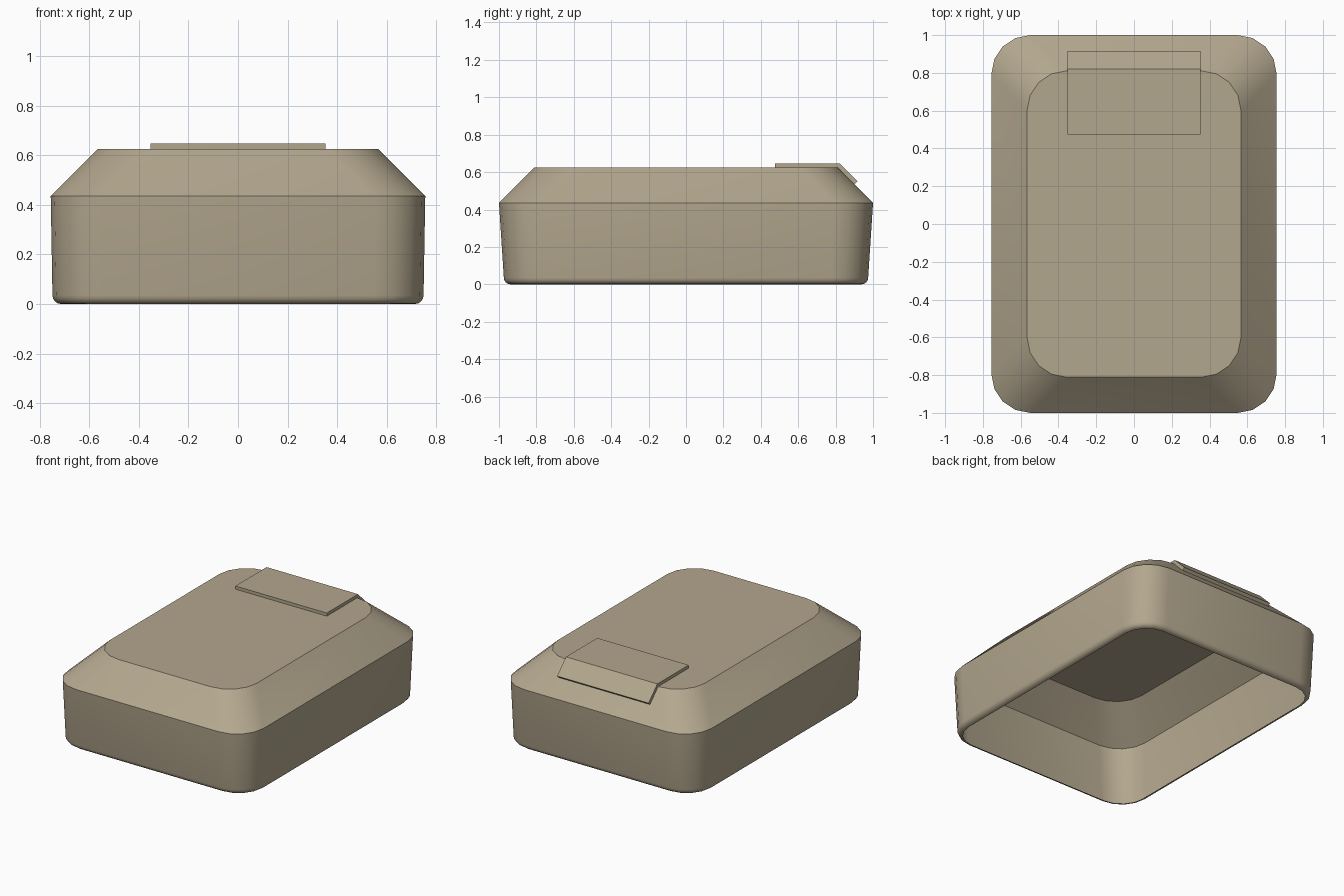
import bpy, bmesh, math

if "Cube" in bpy.data.objects:
    bpy.data.objects.remove(bpy.data.objects["Cube"])

mat = bpy.data.materials.new("khaki_tan")
mat.diffuse_color = (0.45, 0.385, 0.27, 1)
mat.use_nodes = True
mat.node_tree.nodes["Principled BSDF"].inputs["Base Color"].default_value = mat.diffuse_color


def finish(bm, name):
    bmesh.ops.recalc_face_normals(bm, faces=bm.faces)
    mesh = bpy.data.meshes.new(name)
    bm.to_mesh(mesh)
    bm.free()
    mesh.materials.append(mat)
    ob = bpy.data.objects.new(name, mesh)
    bpy.context.collection.objects.link(ob)
    return ob


def ring(bm, hx, hy, r, z, seg=4):
    # rounded rectangle loop
    out = []
    for k, (sx, sy) in enumerate([(1, 1), (-1, 1), (-1, -1), (1, -1)]):
        for i in range(seg + 1):
            a = math.radians(90 * (k + i / seg))
            out.append(bm.verts.new((sx * (hx - r) + r * math.cos(a),
                                     sy * (hy - r) + r * math.sin(a), z)))
    return out


# hollow pouch shell, open underneath, with rounded rim and bevelled top
bm = bmesh.new()
levels = []
R = 0.035
for i in range(5):
    a = math.radians(90 * i / 4)
    d = R * (1 - math.sin(a))
    levels.append((0.748 - d, 0.974 - d, 0.2 - d, R * (1 - math.cos(a))))
levels += [(0.755, 1.0, 0.205, 0.435), (0.566, 0.811, 0.21, 0.625)]
rings = [ring(bm, *lv) for lv in levels]
for lo, hi in zip(rings, rings[1:]):
    n = len(lo)
    for i in range(n):
        j = (i + 1) % n
        bm.faces.new((lo[i], lo[j], hi[j], hi[i]))
bm.faces.new(rings[-1])
shell = finish(bm, "pouch_shell")
bpy.context.view_layer.objects.active = shell
shell.select_set(True)
bpy.ops.object.shade_smooth_by_angle(angle=math.radians(35))
shell.select_set(False)

# bent closure strap over the back edge of the top
bm = bmesh.new()
profile = [(0.475, 0.624), (0.475, 0.647), (0.820, 0.647),
           (0.917, 0.550), (0.901, 0.534), (0.811, 0.624)]
sides = [[bm.verts.new((x, y, z)) for y, z in profile] for x in (-0.353, 0.353)]
L, Rr = sides
for i in range(6):
    j = (i + 1) % 6
    bm.faces.new((L[i], L[j], Rr[j], Rr[i]))
for s in sides:
    bm.faces.new((s[0], s[1], s[2], s[5]))
    bm.faces.new((s[5], s[2], s[3], s[4]))
finish(bm, "closure_strap")
